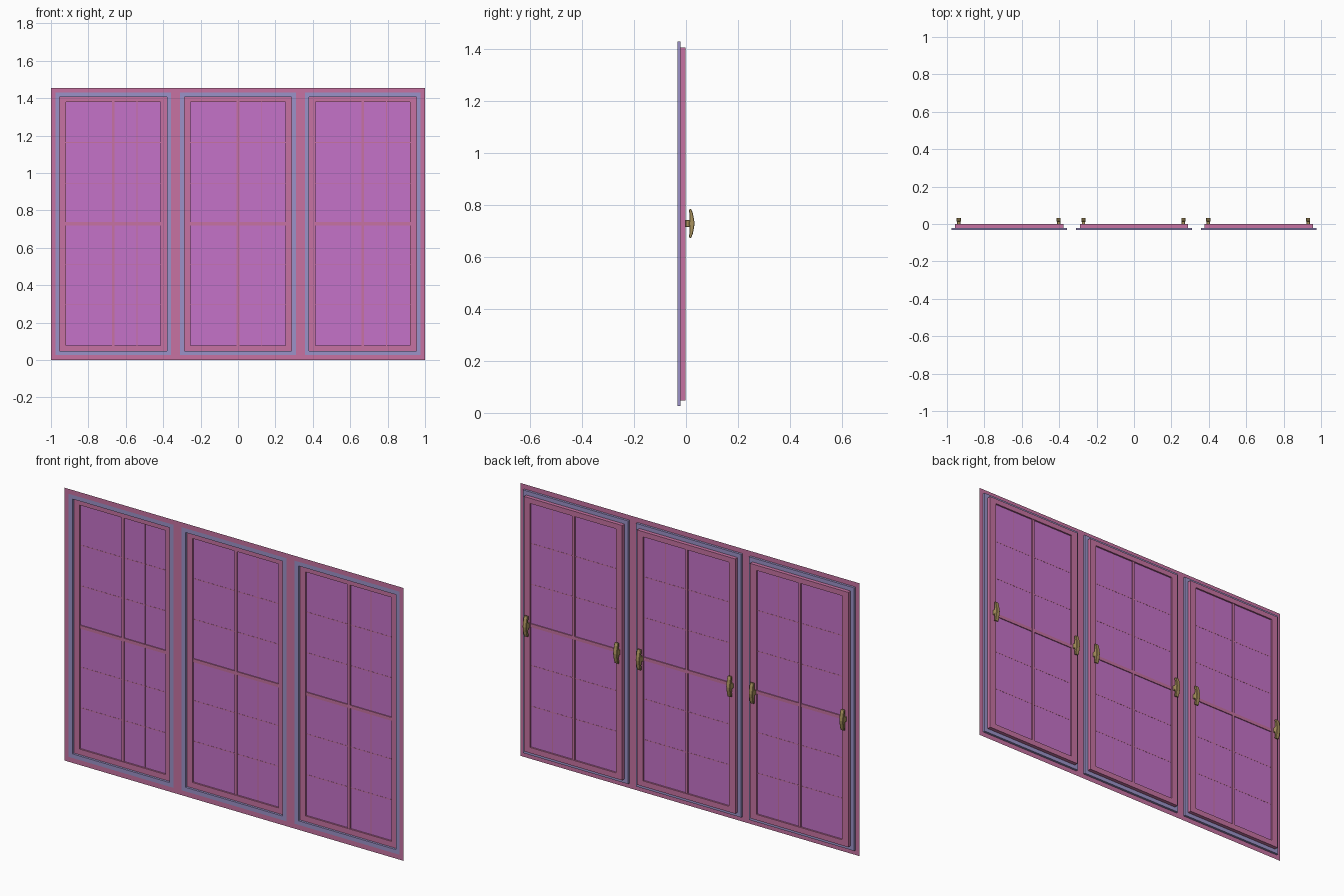
import bpy, bmesh
from mathutils import Vector

if "Cube" in bpy.data.objects:
    bpy.data.objects.remove(bpy.data.objects["Cube"])

H = 1.455
CENTERS = (-0.667, 0.0, 0.667)


def material(name, col):
    m = bpy.data.materials.new(name)
    m.diffuse_color = (*col, 1)
    m.use_nodes = True
    m.node_tree.nodes["Principled BSDF"].inputs["Base Color"].default_value = m.diffuse_color
    return m


PINK = material("pink_paint", (0.57, 0.17, 0.36))
BLUE = material("blue_trim", (0.33, 0.29, 0.58))
GLASS = material("violet_glass", (0.56, 0.17, 0.58))
BRASS = material("brass", (0.40, 0.29, 0.11))


def finish(name, bm, mat):
    bmesh.ops.recalc_face_normals(bm, faces=bm.faces)
    me = bpy.data.meshes.new(name)
    bm.to_mesh(me)
    bm.free()
    me.materials.append(mat)
    ob = bpy.data.objects.new(name, me)
    bpy.context.collection.objects.link(ob)
    return ob


def add_box(bm, x0, x1, y0, y1, z0, z1):
    vs = bmesh.ops.create_cube(bm, size=1)["verts"]
    for v in vs:
        v.co = Vector(((x0 + x1) / 2 + v.co.x * (x1 - x0),
                       (y0 + y1) / 2 + v.co.y * (y1 - y0),
                       (z0 + z1) / 2 + v.co.z * (z1 - z0)))


def ring(name, cx, outer, inner, y0, y1, mat):
    """Mitred rectangular frame; outer/inner are (half_width, z0, z1)."""
    bm = bmesh.new()
    loops = []
    for (w, z0, z1), y in ((outer, y0), (inner, y0), (inner, y1), (outer, y1)):
        loops.append([bm.verts.new((cx + sx * w, y, z)) for sx, z in
                      ((-1, z0), (1, z0), (1, z1), (-1, z1))])
    for a in range(4):
        p, q = loops[a], loops[(a + 1) % 4]
        for i in range(4):
            j = (i + 1) % 4
            bm.faces.new((p[i], p[j], q[j], q[i]))
    return finish(name, bm, mat)


# Flat outer surround with three openings
bm = bmesh.new()
xs = [-1] + [c + s * 0.31 for c in CENTERS for s in (-1, 1)] + [1]
zs = [0, 0.026, 1.429, H]
grid = [[bm.verts.new((x, -0.033, z)) for z in zs] for x in xs]
for i in range(len(xs) - 1):
    for k in range(3):
        if k == 1 and i % 2 == 1:
            continue
        bm.faces.new((grid[i][k], grid[i + 1][k], grid[i + 1][k + 1], grid[i][k + 1]))
finish("outer_surround", bm, PINK)


# Handle: faceted grip profile (y, z offset) extruded across x, plus stem
GRIP = [(0.011, -0.054), (0.020, -0.056), (0.026, -0.040), (0.031, -0.015),
        (0.033, 0.0), (0.031, 0.015), (0.026, 0.040), (0.020, 0.056),
        (0.011, 0.054), (0.014, 0.030), (0.012, 0.0), (0.014, -0.030)]


def handle(name, x, z):
    bm = bmesh.new()
    w = 0.011
    vs = [bm.verts.new((x - w, y, z + dz)) for y, dz in GRIP]
    f = bm.faces.new(vs)
    ext = bmesh.ops.extrude_face_region(bm, geom=[f])["geom"]
    bmesh.ops.translate(bm, vec=(2 * w, 0, 0),
                        verts=[v for v in ext if isinstance(v, bmesh.types.BMVert)])
    add_box(bm, x - 0.009, x + 0.009, -0.002, 0.016, z - 0.014, z + 0.014)
    ob = finish(name, bm, BRASS)
    b = ob.modifiers.new("soft_edges", "BEVEL")
    b.width = 0.002
    b.segments = 1


for n, cx in enumerate(CENTERS, 1):
    # Fixed trim and opening sash
    ring(f"trim_{n}", cx, (0.31, 0.026, 1.429), (0.287, 0.048, 1.407), -0.033, -0.021, BLUE)
    ring(f"sash_{n}", cx, (0.29, 0.048, 1.407), (0.253, 0.078, 1.379), -0.021, -0.001, PINK)
    # Glass pane
    bm = bmesh.new()
    add_box(bm, cx - 0.254, cx + 0.254, -0.0125, -0.0095, 0.077, 1.380)
    finish(f"glass_{n}", bm, GLASS)
    # Main glazing cross
    bm = bmesh.new()
    add_box(bm, cx - 0.007, cx + 0.007, -0.018, -0.004, 0.077, 1.380)
    add_box(bm, cx - 0.254, cx + 0.254, -0.0175, -0.0045, 0.719, 0.737)
    finish(f"glazing_cross_{n}", bm, PINK)
    # Fine lead lines just proud of the glass
    bm = bmesh.new()
    for k in (1, 2, 4, 5):
        z = 0.078 + k * 1.301 / 6
        add_box(bm, cx - 0.253, cx + 0.253, -0.0132, -0.0088, z - 0.002, z + 0.002)
    add_box(bm, cx + 0.125, cx + 0.129, -0.0134, -0.0086, 0.078, 1.379)
    finish(f"lead_lines_{n}", bm, PINK)
    # Handles on both stiles
    for side, dx in (("left", -0.270), ("right", 0.264)):
        handle(f"handle_{n}_{side}", cx + dx, 0.729)
